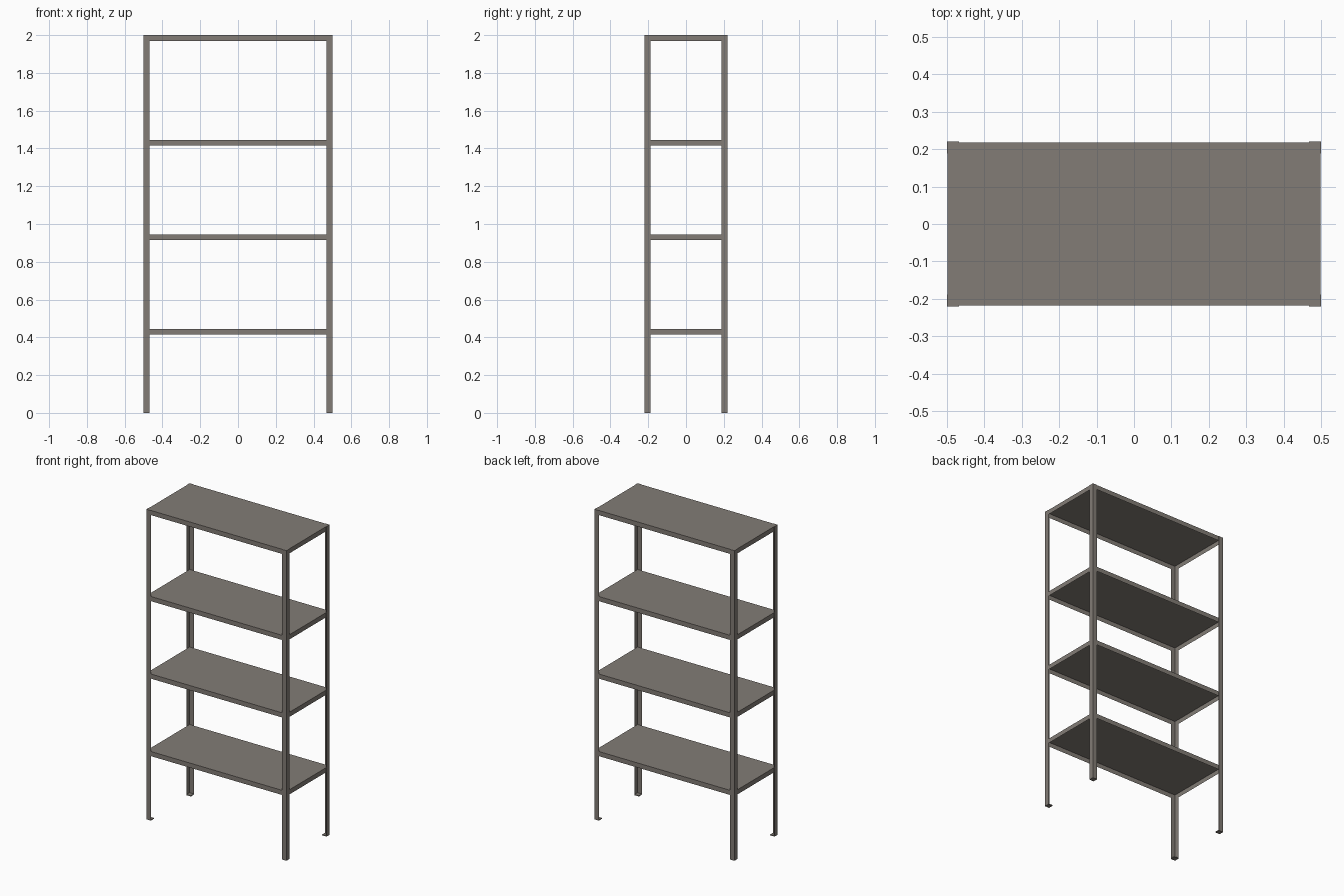
import bpy
import bmesh

cube = bpy.data.objects.get("Cube")
if cube:
    bpy.data.objects.remove(cube, do_unlink=True)

HX, HY, TOP = 0.5, 0.22, 2.0      # overall half sizes and height
LEG_W, SHEET = 0.032, 0.002       # angle-iron width and sheet thickness
LIP = 0.03                        # shelf lip height
FOOT = 0.005

steel = bpy.data.materials.new("warm grey steel")
steel.use_nodes = True
colour = (0.225, 0.203, 0.181, 1)
steel.diffuse_color = colour
steel.node_tree.nodes["Principled BSDF"].inputs["Base Color"].default_value = colour


def finish(name, bm):
    bmesh.ops.recalc_face_normals(bm, faces=bm.faces)
    mesh = bpy.data.meshes.new(name)
    bm.to_mesh(mesh)
    bm.free()
    mesh.materials.append(steel)
    obj = bpy.data.objects.new(name, mesh)
    bpy.context.collection.objects.link(obj)
    return obj


def prism(name, outline, z0, z1):
    """Extrude a flat outline from z0 up to z1."""
    bm = bmesh.new()
    face = bm.faces.new([bm.verts.new((x, y, z0)) for x, y in outline])
    up = bmesh.ops.extrude_face_region(bm, geom=[face])["geom"]
    verts = [v for v in up if isinstance(v, bmesh.types.BMVert)]
    bmesh.ops.translate(bm, verts=verts, vec=(0, 0, z1 - z0))
    return finish(name, bm)


def shelf(name, top):
    """Sheet-metal tray, open below, with lips folded down all round."""
    x, y = HX - SHEET, HY - SHEET
    bm = bmesh.new()
    bmesh.ops.create_cube(bm, size=1)
    for v in bm.verts:
        v.co = (v.co.x * 2 * x, v.co.y * 2 * y, top + (v.co.z - 0.5) * LIP)
    bm.normal_update()
    under = [f for f in bm.faces if f.normal.z < -0.9]
    # Inset the underside and push it up to leave thin lips
    bmesh.ops.inset_region(bm, faces=under, thickness=SHEET)
    bmesh.ops.translate(bm, verts=under[0].verts, vec=(0, 0, LIP - SHEET))
    return finish(name, bm)


# Angle-iron legs and foot plates at the four corners
angle = [(0, 0), (LEG_W, 0), (LEG_W, SHEET), (SHEET, SHEET), (SHEET, LEG_W), (0, LEG_W)]
plate = [(0, 0), (LEG_W, 0), (LEG_W, LEG_W), (0, LEG_W)]
for sx, side in ((-1, "right"), (1, "left")):
    for sy, end in ((-1, "front"), (1, "back")):
        def corner(points):
            return [(sx * (HX - u), sy * (HY - v)) for u, v in points]
        prism(f"{end}_{side}_leg", corner(angle), FOOT, TOP)
        prism(f"{end}_{side}_foot", corner(plate), 0, FOOT)

# Shelves
for name, top in (("bottom", 0.445), ("lower", 0.945), ("upper", 1.445), ("top", TOP)):
    shelf(f"{name}_shelf", top)
